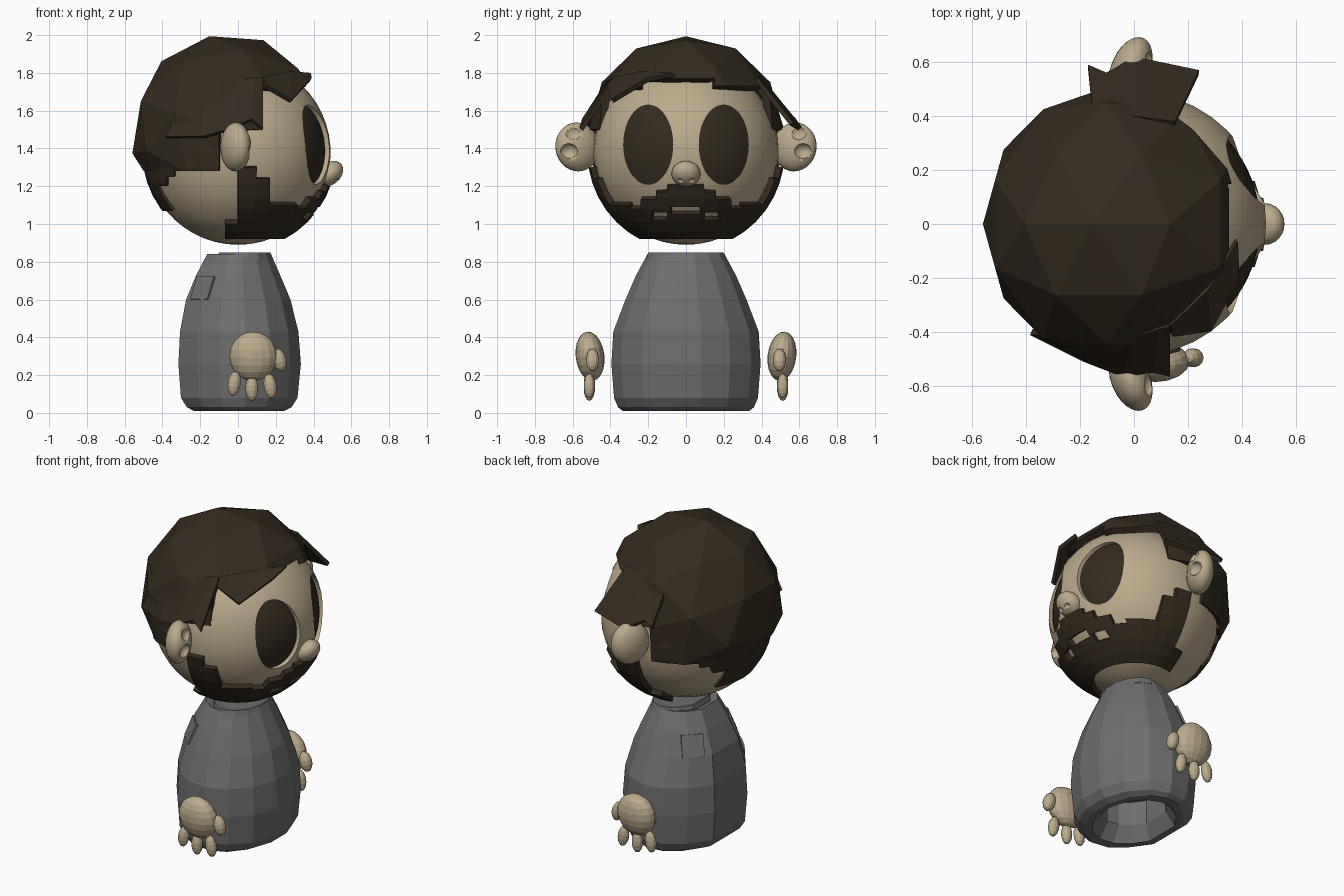
import bpy, bmesh, math
from mathutils import Matrix, Vector, Euler

if "Cube" in bpy.data.objects:
    bpy.data.objects.remove(bpy.data.objects["Cube"])


def material(name, rgb):
    m = bpy.data.materials.new(name)
    m.use_nodes = True
    m.diffuse_color = (*rgb, 1)
    m.node_tree.nodes["Principled BSDF"].inputs["Base Color"].default_value = (*rgb, 1)
    return m


SKIN = material("skin", (0.50, 0.405, 0.265))
HAIR = material("dark_brown", (0.034, 0.0235, 0.0135))
CLOTH = material("grey_cloth", (0.155, 0.155, 0.155))
HEAD = Vector((0, 0, 1.38))


def finish(bm, name, mat, smooth=False):
    bmesh.ops.recalc_face_normals(bm, faces=bm.faces)
    mesh = bpy.data.meshes.new(name)
    bm.to_mesh(mesh)
    bm.free()
    mesh.materials.append(mat)
    ob = bpy.data.objects.new(name, mesh)
    bpy.context.collection.objects.link(ob)
    if smooth:
        activate(ob)
        bpy.ops.object.shade_smooth_by_angle(angle=math.radians(35))
    return ob


def activate(ob):
    bpy.ops.object.select_all(action="DESELECT")
    ob.select_set(True)
    bpy.context.view_layer.objects.active = ob


def ball(name, mat, loc, radii, rot=(0, 0, 0), segs=16, smooth=True):
    bm = bmesh.new()
    turn = Euler([math.radians(a) for a in rot]).to_matrix().to_4x4()
    bmesh.ops.create_uvsphere(bm, u_segments=segs, v_segments=segs * 5 // 8, radius=1,
                              matrix=Matrix.Translation(loc) @ turn @ Matrix.Diagonal((*radii, 1)))
    return finish(bm, name, mat, smooth)


def thicken(ob, amount, offset=0):
    mod = ob.modifiers.new("thickness", "SOLIDIFY")
    mod.thickness, mod.offset = amount, offset


def carve(ob, cutter):
    mod = ob.modifiers.new("carve", "BOOLEAN")
    mod.operation, mod.object = "DIFFERENCE", cutter
    activate(ob)
    bpy.ops.object.modifier_apply(modifier=mod.name)
    bpy.data.objects.remove(cutter)


def trimmed_shell(bm, name, cuts, keep, thickness):
    """Slice a ball along axis planes and keep only the faces the rule accepts."""
    for axis, values in enumerate(cuts):
        for v in values:
            co, no = Vector(), Vector()
            co[axis], no[axis] = v, 1
            bmesh.ops.bisect_plane(bm, geom=bm.verts[:] + bm.edges[:] + bm.faces[:],
                                   plane_co=co, plane_no=no)
    drop = [f for f in bm.faces if not keep(*f.calc_center_median())]
    bmesh.ops.delete(bm, geom=drop, context="FACES")
    bmesh.ops.remove_doubles(bm, verts=bm.verts, dist=0.005)
    thicken(finish(bm, name, HAIR), thickness, -1)


def head_ball(radius):
    bm = bmesh.new()
    bmesh.ops.create_uvsphere(bm, u_segments=32, v_segments=20, radius=radius,
                              matrix=Matrix.Translation(HEAD))
    return bm


# Head with two oval eye sockets
head = ball("head", SKIN, HEAD, (0.49, 0.49, 0.49), segs=40)
for side, s, hand_x in (("left", 1, -0.012), ("right", -1, 0.08)):
    bm = bmesh.new()
    place = Matrix.Translation((0.45, s * 0.2, 1.42)) @ Matrix.Rotation(math.pi / 2, 4, "Y")
    bmesh.ops.create_cone(bm, cap_ends=True, segments=40, radius1=1, radius2=1, depth=0.4,
                          matrix=place @ Matrix.Diagonal((0.21, 0.13, 1, 1)))
    carve(head, finish(bm, "socket_cutter", SKIN))

    # Eye: oval dish that follows the head just under the skin
    bm = bmesh.new()
    rings = []
    for k in range(1, 7):
        ring = []
        for i in range(32):
            a = math.tau * i / 32
            y, z = s * 0.2 + 0.14 * k / 6 * math.cos(a), 1.42 + 0.22 * k / 6 * math.sin(a)
            ring.append(bm.verts.new((math.sqrt(0.466 ** 2 - y * y - (z - HEAD.z) ** 2), y, z)))
        rings.append(ring)
    bm.faces.new(rings[0])
    for a, b in zip(rings, rings[1:]):
        for i in range(32):
            j = (i + 1) % 32
            bm.faces.new((a[i], b[i], b[j], a[j]))
    finish(bm, side + "_eye", HAIR, True)

    # Ear with two dents facing forward
    ear = ball(side + "_ear", SKIN, (-0.012, s * 0.575, 1.408), (0.073, 0.122, 0.13),
               (s * -14, 0, s * -22), 24)
    for y, z in ((0.595, 1.485), (0.62, 1.385)):
        carve(ear, ball("dent_cutter", SKIN, (0.068, s * y, z), (0.035, 0.047, 0.04)))

    # Hand: palm, three fingers and a thumb
    ball(side + "_palm", SKIN, (hand_x, s * 0.508, 0.3), (0.126, 0.076, 0.131),
         (s * -7, 0, 0), smooth=False)
    for n, (x, z, lean) in enumerate(((-0.1, 0.155, 8), (-0.007, 0.13, 0), (0.09, 0.143, -8))):
        ball(f"{side}_finger_{n + 1}", SKIN, (hand_x + x, s * 0.512, z), (0.034, 0.03, 0.066),
             (0, lean, 0), 12, False)
    ball(side + "_thumb", SKIN, (hand_x + 0.138, s * 0.495, 0.28), (0.038, 0.036, 0.062),
         (0, -15, 0), 12, False)

    # Patch on the back shoulder
    bm = bmesh.new()
    face = Vector((-0.68, s * 0.66, 0.38)).to_track_quat("Z", "Y").to_matrix().to_4x4()
    bmesh.ops.create_cube(bm, size=1, matrix=Matrix.Translation((-0.185, s * 0.198, 0.66)) @ face
                          @ Matrix.Diagonal((0.13, 0.13, 0.018, 1)))
    finish(bm, side + "_shoulder_patch", CLOTH)

# Nose with nostrils
nose = ball("nose", SKIN, (0.485, 0, 1.266), (0.08, 0.077, 0.058), (0, -40, 0), 24)
for s in (1, -1):
    carve(nose, ball("nostril_cutter", SKIN, (0.527, s * 0.032, 1.222), (0.02, 0.02, 0.02)))


# Faceted hair cap, open over the face
def cap_rule(x, y, z):
    hairline = 1.77 if -0.25 < y < 0.15 else 1.73
    return z > 1.28 and (x < -0.1 or z > 1.5) and (x < 0.13 or z > hairline)


bm = bmesh.new()
bmesh.ops.create_icosphere(bm, subdivisions=2, radius=0.525,
                           matrix=Matrix.Translation((-0.045, 0, 1.48))
                           @ Matrix.Rotation(0.35, 4, "Y") @ Matrix.Rotation(math.pi, 4, "Z"))
trimmed_shell(bm, "hair_cap", ((-0.1, 0.13), (-0.25, 0.15), (1.28, 1.5, 1.73, 1.77)), cap_rule, 0.04)


# Close-cut hair behind the ears, stepping down to the nape
def nape_rule(x, y, z):
    if z > 1.2:
        return z < 1.5 and x < (-0.1 if z > 1.28 else -0.34 if z > 1.25 else -0.38)
    return x < -0.35 and abs(y) < 0.2 and z > 1.07


trimmed_shell(head_ball(0.507), "nape_hair",
              ((-0.38, -0.34, -0.1), (-0.2, 0.2), (1.07, 1.2, 1.25, 1.28, 1.5)), nape_rule, 0.03)


# Stepped beard and moustache with an open mouth
def beard_rule(x, y, z):
    y = abs(y)
    if z < 0.92 or x < -0.07 or (x < 0 and z > 1.0):
        return False
    if x < 0.17 and y > 0.3:
        return z < (1.3 if x < 0.1 else 1.24)
    mouth = (y < 0.08 and 1.05 < z < 1.09) or (0.1 < y < 0.18 and 1.02 < z < 1.06)
    for limit, top in ((0.1, 1.2), (0.16, 1.17), (0.24, 1.13), (0.3, 1.08)):
        if y < limit:
            return z < top and not mouth
    return z < 1.1


steps = (0.08, 0.1, 0.16, 0.18, 0.24, 0.3)
trimmed_shell(head_ball(0.522), "beard",
              ((-0.07, 0, 0.1, 0.17), steps + tuple(-v for v in steps),
               (0.92, 1.0, 1.02, 1.05, 1.06, 1.08, 1.09, 1.1, 1.13, 1.17, 1.2, 1.24, 1.3)),
              beard_rule, 0.05)


# Loose hair locks
def lock(name, top, hem):
    bm = bmesh.new()
    a = [bm.verts.new(p) for p in top]
    b = [bm.verts.new(p) for p in hem]
    for i in range(len(a) - 1):
        bm.faces.new((a[i], a[i + 1], b[i + 1], b[i]))
    thicken(finish(bm, name, HAIR), 0.025)


lock("right_lock", [(-0.34, -0.4, 1.54), (-0.18, -0.42, 1.67), (0, -0.41, 1.75),
                    (0.09, -0.38, 1.77), (0.13, -0.37, 1.77)],
     [(-0.38, -0.4, 1.46), (-0.18, -0.5, 1.46), (-0.04, -0.555, 1.5), (0.07, -0.54, 1.55),
      (0.13, -0.555, 1.5)])
lock("left_lock", [(-0.15, 0.38, 1.76), (-0.08, 0.39, 1.77), (0, 0.39, 1.77), (0.15, 0.37, 1.77)],
     [(-0.17, 0.58, 1.54), (-0.1, 0.55, 1.56), (0, 0.61, 1.5), (0.24, 0.56, 1.53)])
lock("fringe_lock", [(0.13, -0.37, 1.77), (0.27, -0.24, 1.8), (0.38, -0.06, 1.79)],
     [(0.14, -0.41, 1.73), (0.28, -0.39, 1.65), (0.385, -0.2, 1.765)])

# Body: faceted loft with a flat back, hollow underneath and at the neck
# Each row is centre x, height, half depth, half width
angles = [math.radians(-156 + 24 * i) for i in range(14)]


def loft(name, rows):
    bm = bmesh.new()
    rings = [[bm.verts.new((cx + rx * math.cos(a) * (1.06 if math.cos(a) < -0.8 else 1),
                            ry * math.sin(a), z)) for a in angles] for cx, z, rx, ry in rows]
    for p, q in zip(rings, rings[1:]):
        for i in range(len(p)):
            j = (i + 1) % len(p)
            bm.faces.new((p[i], p[j], q[j], q[i]))
    bm.faces.new(rings[0])
    bm.faces.new(rings[-1])
    return finish(bm, name, CLOTH)


loft("body", [(0, 0.25, 0.17, 0.21), (0, 0.1, 0.17, 0.21), (0, 0.01, 0.215, 0.275),
              (0.005, 0.01, 0.245, 0.335), (0.005, 0.03, 0.285, 0.362), (0.005, 0.08, 0.317, 0.383),
              (0.007, 0.26, 0.333, 0.397), (0.005, 0.43, 0.322, 0.387), (0, 0.6, 0.284, 0.322),
              (0, 0.73, 0.228, 0.265), (0.005, 0.84, 0.174, 0.205), (0.005, 0.825, 0.13, 0.16),
              (0.005, 0.78, 0.12, 0.14)])

# Collar band around the neck
loft("collar", [(0.035, 0.8, 0.13, 0.19), (0.035, 0.81, 0.15, 0.215),
                (0.035, 0.85, 0.14, 0.2), (0.035, 0.84, 0.1, 0.15)])
